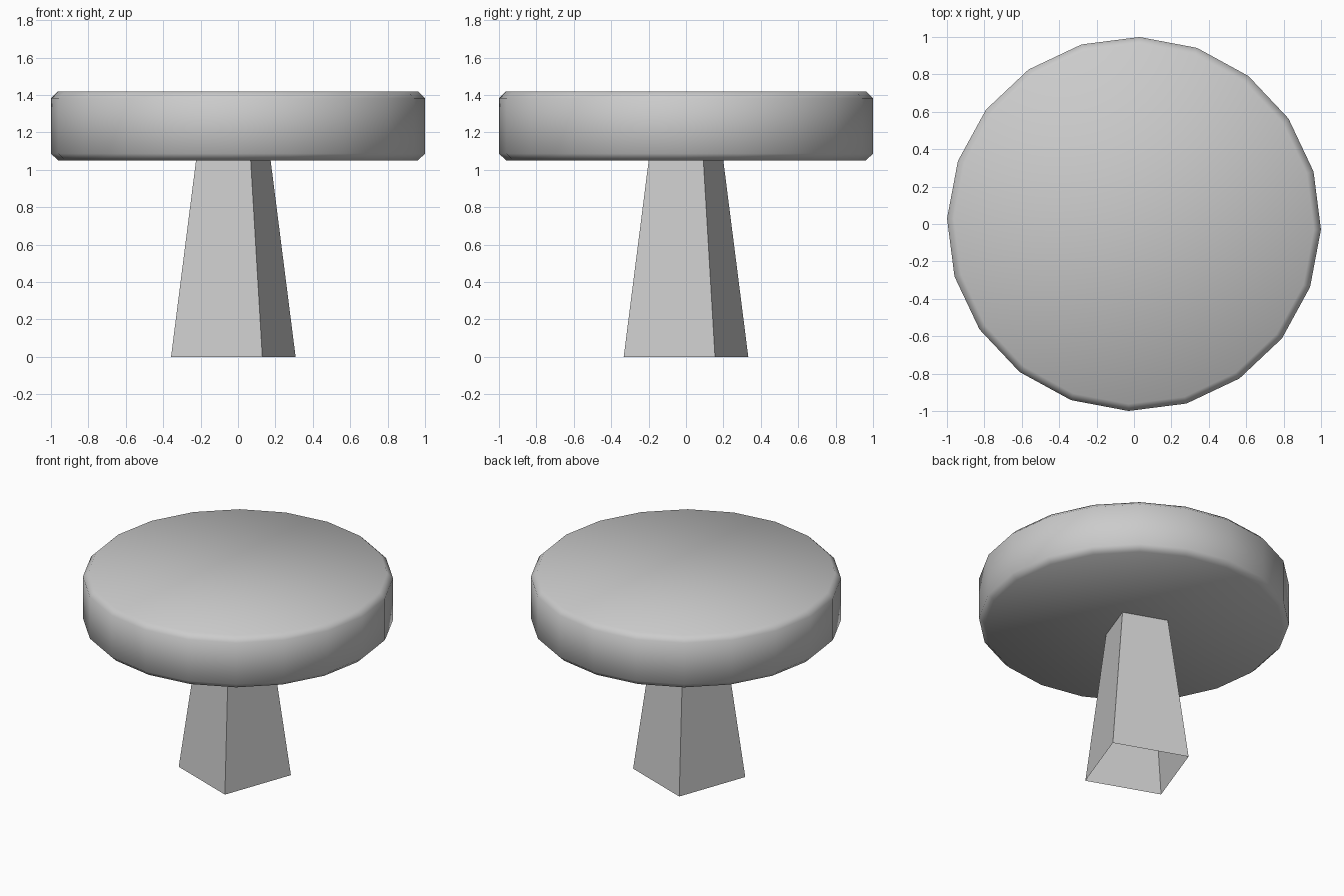
import bpy
import bmesh
from math import radians, hypot, atan2
from mathutils import Matrix

cube = bpy.data.objects.get("Cube")
if cube:
    bpy.data.objects.remove(cube, do_unlink=True)

grey = bpy.data.materials.new("light_grey")
grey.use_nodes = True
grey.diffuse_color = (0.6, 0.6, 0.6, 1)
grey.node_tree.nodes["Principled BSDF"].inputs["Base Color"].default_value = (0.6, 0.6, 0.6, 1)


def tapered_prism(name, sides, r_bottom, r_top, z_bottom, z_top, angle, centre_x=0, capped=True, smooth=False):
    """Upright prism whose first corner points along the given angle."""
    bm = bmesh.new()
    bmesh.ops.create_cone(bm, cap_ends=capped, segments=sides,
                          radius1=r_bottom, radius2=r_top, depth=z_top - z_bottom)
    # Turn the first corner onto the x axis, then onto the wanted angle
    first = bm.verts[:][0].co
    turn = Matrix.Rotation(angle - atan2(first.y, first.x), 4, 'Z')
    move = Matrix.Translation((centre_x, 0, (z_bottom + z_top) / 2))
    bmesh.ops.transform(bm, matrix=move @ turn, verts=bm.verts)
    for face in bm.faces:
        face.smooth = smooth
    mesh = bpy.data.meshes.new(name)
    bm.to_mesh(mesh)
    bm.free()
    mesh.materials.append(grey)
    obj = bpy.data.objects.new(name, mesh)
    bpy.context.collection.objects.link(obj)
    return obj


# Round top: softly shaded disc with chamfered rims
top = tapered_prism("round_top", 20, 1.0, 1.0, 1.05, 1.42, radians(-1.7), smooth=True)
bevel = top.modifiers.new("rim_chamfer", 'BEVEL')
bevel.width = 0.037
bevel.segments = 1
bevel.limit_method = 'ANGLE'
bevel.angle_limit = radians(30)

# Pedestal: hollow, square, tapering upwards and slightly off centre
corner = (0.333, 0.155)
foot_radius = hypot(*corner)
tapered_prism("pedestal", 4, foot_radius, foot_radius * 0.58, 0, 1.1,
              atan2(corner[1], corner[0]), centre_x=-0.025, capped=False)
